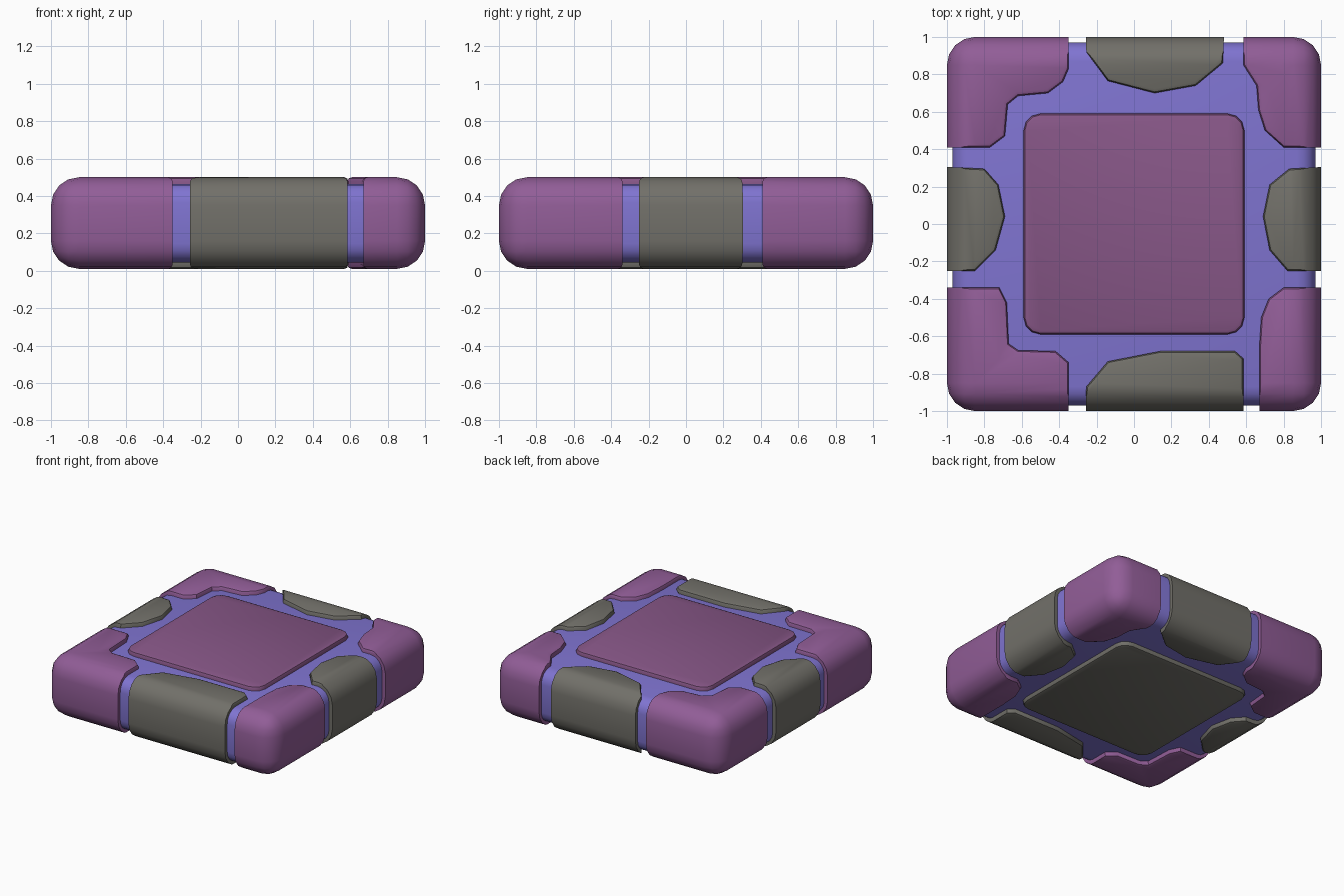
import bpy, bmesh, math
from mathutils import Matrix

if "Cube" in bpy.data.objects:
    bpy.data.objects.remove(bpy.data.objects["Cube"])

Z0, Z1 = 0.01, 0.5
MID = (Z0 + Z1) / 2


def material(name, rgb):
    m = bpy.data.materials.new(name)
    m.diffuse_color = (*rgb, 1)
    m.use_nodes = True
    m.node_tree.nodes["Principled BSDF"].inputs["Base Color"].default_value = m.diffuse_color
    return m


PURPLE = material("corner purple", (0.285, 0.110, 0.310))
PLUM = material("panel plum", (0.245, 0.095, 0.245))
GREY = material("stone grey", (0.168, 0.163, 0.143))
BLUE = material("mortar blue", (0.215, 0.175, 0.640))


def finish(name, mesh, mat):
    mesh.materials.clear()
    mesh.materials.append(mat)
    for p in mesh.polygons:
        p.material_index = 0
        p.use_smooth = True
    mesh.set_sharp_from_angle(angle=math.radians(40))
    ob = bpy.data.objects.new(name, mesh)
    bpy.context.collection.objects.link(ob)
    return ob


def to_mesh(bm, name):
    bmesh.ops.recalc_face_normals(bm, faces=bm.faces)
    me = bpy.data.meshes.new(name)
    bm.to_mesh(me)
    bm.free()
    return me


def rounded_slab(name, half, z0, z1, radius):
    """Square slab rounded on every edge."""
    bm = bmesh.new()
    bmesh.ops.create_cube(bm, size=1, matrix=Matrix.Translation((0, 0, (z0 + z1) / 2))
                          @ Matrix.Diagonal((2 * half, 2 * half, z1 - z0, 1)))
    bmesh.ops.bevel(bm, geom=bm.edges[:], offset=radius, segments=4, profile=0.5,
                    affect='EDGES')
    return to_mesh(bm, name)


def prism(name, pts, z0, z1, bevel):
    """Outline pulled up into a block with softened edges."""
    bm = bmesh.new()
    face = bm.faces.new([bm.verts.new((x, y, z0)) for x, y in pts])
    top = bmesh.ops.extrude_face_region(bm, geom=[face])["geom"]
    for v in top:
        if isinstance(v, bmesh.types.BMVert):
            v.co.z = z1
    bmesh.ops.recalc_face_normals(bm, faces=bm.faces)
    # the extruded region keeps its bottom face; only rim edges are softened
    rim = [e for e in bm.edges if abs(e.verts[0].co.z - e.verts[1].co.z) < 1e-5]
    bmesh.ops.bevel(bm, geom=rim, offset=bevel, segments=2, profile=0.5,
                    affect='EDGES', clamp_overlap=True)
    return to_mesh(bm, name)


# Overall rounded tile shape, used only to trim the stones
trim = finish("trim_shape", rounded_slab("trim_shape", 1.0, Z0, Z1, 0.15), GREY)


def stone(name, pts, mat):
    raw = finish(name + "_raw", prism(name + "_raw", pts, Z0, Z1, 0.022), mat)
    mod = raw.modifiers.new("trim", 'BOOLEAN')
    mod.operation, mod.solver, mod.object = 'INTERSECT', 'EXACT', trim
    dg = bpy.context.evaluated_depsgraph_get()
    mesh = bpy.data.meshes.new_from_object(raw.evaluated_get(dg))
    bpy.data.objects.remove(raw)
    mesh.name = name
    return finish(name, mesh, mat)


# Mortar core
finish("mortar_core", rounded_slab("mortar_core", 0.97, 0.045, 0.465, 0.10), BLUE)

O = 1.1  # outlines run past the rim and get trimmed
# Corner stones
stone("corner_front_left", [(-O, -O), (-.35, -O), (-.35, -.74), (-.42, -.68), (-.62, -.675),
      (-.67, -.64), (-.68, -.42), (-.72, -.34), (-O, -.34)], PURPLE)
stone("corner_back_left", [(-O, O), (-O, .41), (-.77, .41), (-.69, .47), (-.675, .64),
      (-.62, .685), (-.46, .70), (-.38, .76), (-.35, .83), (-.35, O)], PURPLE)
stone("corner_back_right", [(O, O), (.585, O), (.585, .85), (.655, .74), (.665, .61),
      (.70, .50), (.80, .41), (O, .41)], PURPLE)
stone("corner_front_right", [(O, -O), (O, -.34), (.80, -.34), (.72, -.40), (.68, -.50),
      (.67, -.66), (.67, -O)], PURPLE)

# Edge stones
stone("edge_front", [(-.26, -O), (.585, -O), (.585, -.72), (.54, -.68), (.14, -.68),
      (-.14, -.735), (-.255, -.87)], GREY)
stone("edge_back", [(-.26, O), (-.255, .92), (-.14, .765), (.11, .70), (.33, .74),
      (.475, .86), (.485, O)], GREY)
stone("edge_left", [(-O, .31), (-.80, .295), (-.725, .21), (-.69, .04), (-.74, -.14),
      (-.85, -.25), (-O, -.25)], GREY)
stone("edge_right", [(O, .31), (.83, .295), (.725, .21), (.69, .04), (.725, -.14),
      (.82, -.25), (O, -.25)], GREY)

# Square panels, plum on top and grey underneath
h, c = 0.59, 0.09
square = []
for q in range(4):
    for k in range(4):
        a = math.radians(90 * q + 30 * k)
        sx, sy = ((1, 1), (-1, 1), (-1, -1), (1, -1))[q]
        square.append((sx * (h - c) + c * math.cos(a), sy * (h - c) + c * math.sin(a)))
finish("top_panel", prism("top_panel", square, 0.40, Z1, 0.022), PLUM)
finish("bottom_panel", prism("bottom_panel", square, Z0, 0.11, 0.022), GREY)

bpy.data.objects.remove(trim)
